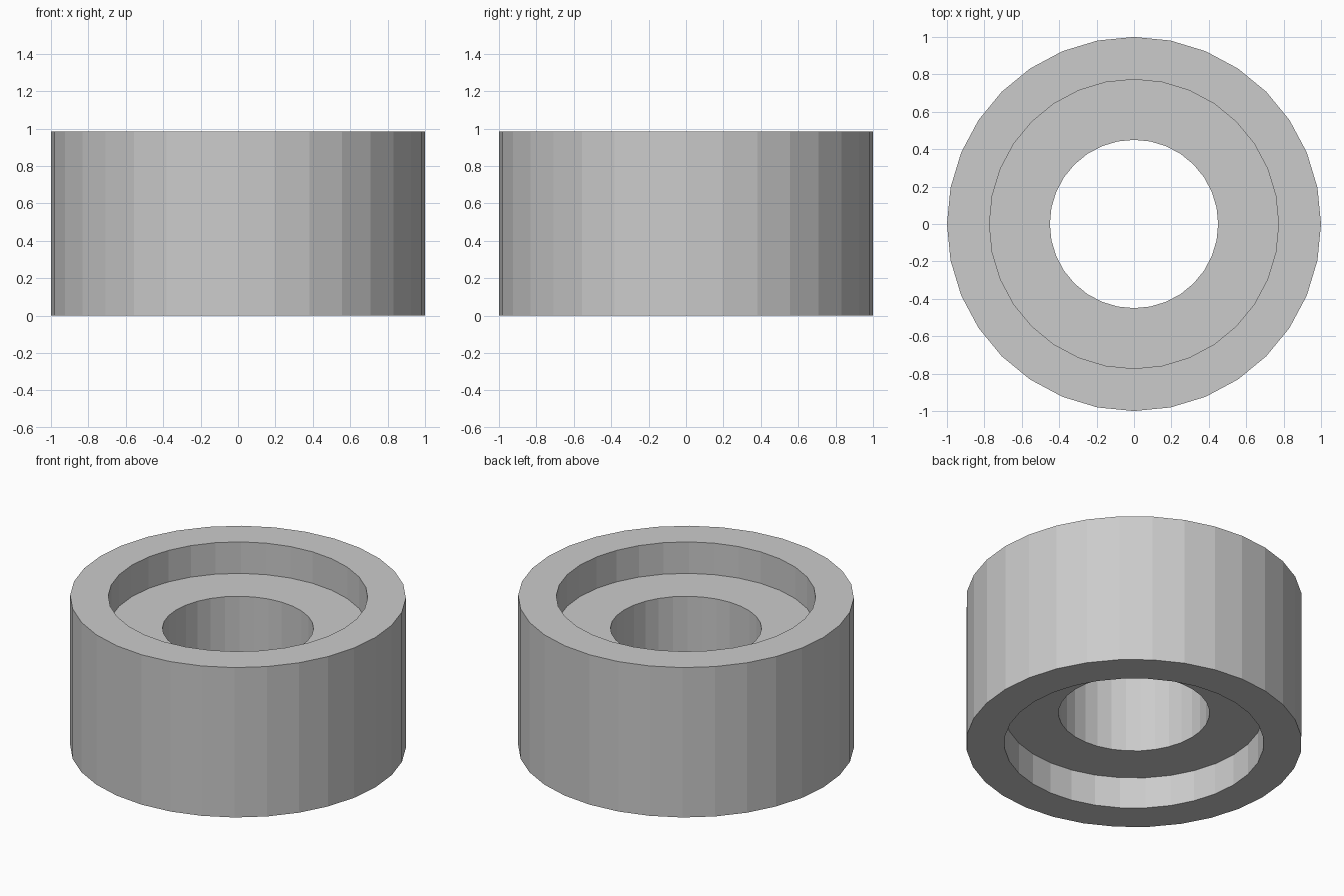
import bpy
import bmesh
from math import cos, sin, pi

if "Cube" in bpy.data.objects:
    bpy.data.objects.remove(bpy.data.objects["Cube"])

SIDES = 32
HEIGHT, RECESS = 0.985, 0.207
R_OUT, R_RECESS, R_HOLE = 1.0, 0.773, 0.45

# closed cross-section (radius, z): outer wall, top recess, through hole, bottom recess
profile = [
    (R_OUT, 0), (R_OUT, HEIGHT),
    (R_RECESS, HEIGHT), (R_RECESS, HEIGHT - RECESS),
    (R_HOLE, HEIGHT - RECESS), (R_HOLE, RECESS),
    (R_RECESS, RECESS), (R_RECESS, 0),
]

# sweep the section around z, flat faceted
bm = bmesh.new()
rings = []
for i in range(SIDES):
    a = 2 * pi * i / SIDES
    rings.append([bm.verts.new((r * cos(a), r * sin(a), z)) for r, z in profile])
n = len(profile)
for i in range(SIDES):
    p, q = rings[i], rings[(i + 1) % SIDES]
    for j in range(n):
        k = (j + 1) % n
        bm.faces.new((p[j], q[j], q[k], p[k]))
bmesh.ops.recalc_face_normals(bm, faces=bm.faces)

mesh = bpy.data.meshes.new("recessed_ring")
bm.to_mesh(mesh)
bm.free()
bpy.context.collection.objects.link(bpy.data.objects.new("recessed_ring", mesh))
